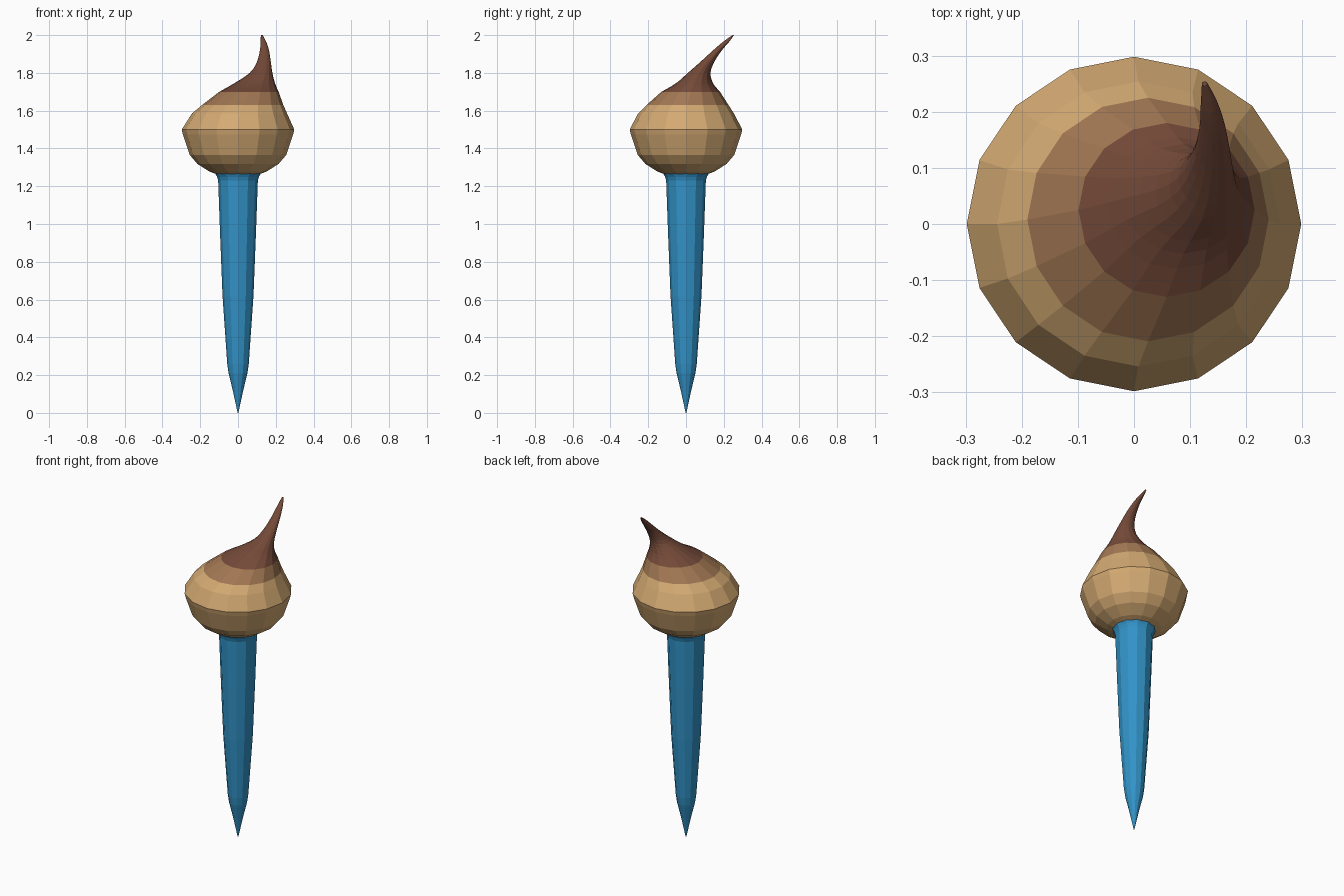
import bpy, bmesh, math

if "Cube" in bpy.data.objects:
    bpy.data.objects.remove(bpy.data.objects["Cube"])


def material(name, rgb):
    """Flat material from an 8-bit sRGB colour."""
    lin = [((c / 255 + 0.055) / 1.055) ** 2.4 for c in rgb]
    m = bpy.data.materials.new(name)
    m.diffuse_color = (*lin, 1)
    m.use_nodes = True
    m.node_tree.nodes["Principled BSDF"].inputs["Base Color"].default_value = m.diffuse_color
    return m


def lathe(name, rings, sides, mats, rule=lambda z: 0):
    """Skin elliptical rings (z, cx, cy, rx, ry); colour faces by height."""
    bm = bmesh.new()
    loops = []
    for z, cx, cy, rx, ry in rings:
        loops.append([bm.verts.new((cx + rx * math.cos(2 * math.pi * i / sides),
                                    cy + ry * math.sin(2 * math.pi * i / sides), z))
                      for i in range(sides)])
    for a, b in zip(loops, loops[1:]):
        for i in range(sides):
            j = (i + 1) % sides
            f = bm.faces.new((a[i], a[j], b[j], b[i]))
            f.material_index = rule((a[0].co.z + b[0].co.z) / 2)
    bm.faces.new(loops[0][::-1])
    top = bm.faces.new(loops[-1])
    top.material_index = rule(rings[-1][0])
    me = bpy.data.meshes.new(name)
    bm.to_mesh(me)
    bm.free()
    for m in mats:
        me.materials.append(m)
    ob = bpy.data.objects.new(name, me)
    bpy.context.collection.objects.link(ob)
    return ob


def smooth_rings(keys, steps):
    """Catmull-Rom interpolation between key rings."""
    out = []
    for k in range(len(keys) - 1):
        p0, p1 = keys[max(k - 1, 0)], keys[k]
        p2, p3 = keys[k + 1], keys[min(k + 2, len(keys) - 1)]
        for s in range(steps):
            t = s / steps
            out.append(tuple(0.5 * (2 * b + (c - a) * t + (2 * a - 5 * b + 4 * c - d) * t * t
                                    + (3 * b - a - 3 * c + d) * t ** 3)
                             for a, b, c, d in zip(p0, p1, p2, p3)))
    return out + [keys[-1]]


tan = material("tan bristle", (212, 170, 115))
mid = material("mid brown bristle", (162, 119, 83))
dark = material("dark brown bristle", (115, 73, 56))
blue = material("blue handle", (50, 147, 200))

# tapered handle with pointed end and small flared collar
profile = [(0, 0.002), (0.12, 0.028), (0.21, 0.05), (0.26, 0.057), (0.62, 0.082),
           (0.95, 0.095), (1.23, 0.105), (1.25, 0.111), (1.275, 0.124)]
lathe("handle", [(z, 0, 0, r, r) for z, r in profile], 12, [blue])

# round lower bulb, then crown leaning toward the bent tip
bulb = [(z, 0, 0, r, r) for z, r in
        [(1.263, 0.11), (1.277, 0.15), (1.318, 0.215), (1.365, 0.255), (1.475, 0.292), (1.5, 0.298)]]
shoulder = [(1.585, 0.008, 0, 0.252, 0.254), (1.63, 0.025, 0.008, 0.215, 0.217)]
crown = [(1.70, 0.058, 0.025, 0.157, 0.155), (1.745, 0.088, 0.045, 0.108, 0.098),
         (1.80, 0.122, 0.07, 0.060, 0.060), (1.857, 0.137, 0.112, 0.037, 0.037),
         (1.92, 0.140, 0.167, 0.024, 0.023), (1.965, 0.134, 0.213, 0.015, 0.016),
         (2.0, 0.126, 0.250, 0.005, 0.004)]
lathe("brush_head", bulb + shoulder + smooth_rings(crown, 3), 16, [tan, mid, dark],
      lambda z: 0 if z < 1.63 else 1 if z < 1.70 else 2)
